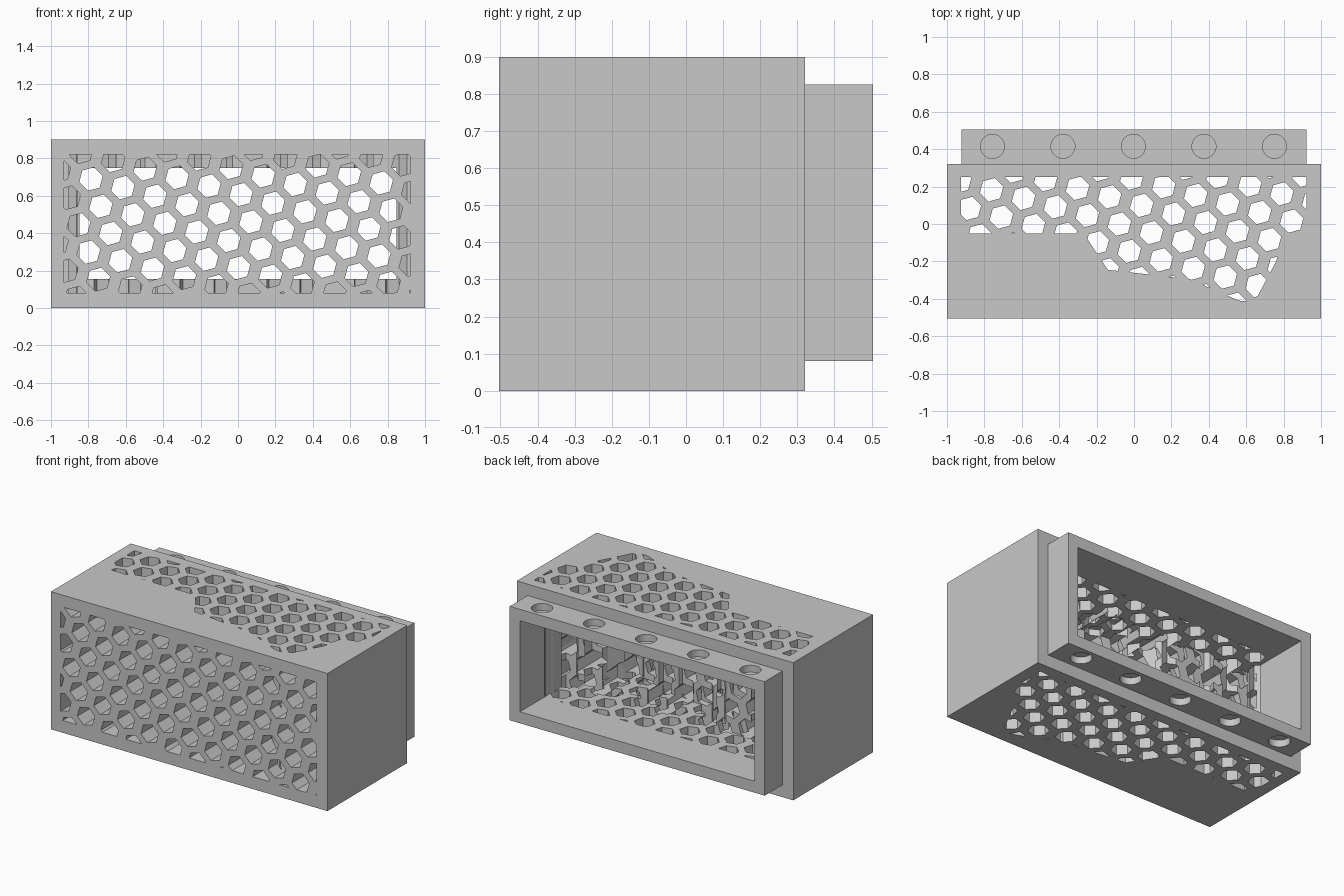
import bpy, bmesh, math
from mathutils import Matrix, Vector

cube = bpy.data.objects.get("Cube")
if cube:
    bpy.data.objects.remove(cube, do_unlink=True)

grey = bpy.data.materials.new("plain_grey")
grey.use_nodes = True
colour = (0.58, 0.58, 0.58, 1)
grey.diffuse_color = colour
grey.node_tree.nodes["Principled BSDF"].inputs["Base Color"].default_value = colour

# Turns a plan drawing in x, y into one drawn in x, z with its depth along y
UPRIGHT = Matrix(((1, 0, 0, 0), (0, 0, 1, 0), (0, 1, 0, 0), (0, 0, 0, 1)))


def prisms(name, outlines, low, high, turn=None):
    """One object holding an upright prism for each 2D outline."""
    bm = bmesh.new()
    for outline in outlines:
        base = bm.faces.new([bm.verts.new((x, y, low)) for x, y in outline])
        top = bmesh.ops.extrude_face_region(bm, geom=[base])["geom"]
        moved = [v for v in top if isinstance(v, bmesh.types.BMVert)]
        bmesh.ops.translate(bm, verts=moved, vec=(0, 0, high - low))
    if turn:
        bm.transform(turn)
    bmesh.ops.recalc_face_normals(bm, faces=bm.faces[:])
    mesh = bpy.data.meshes.new(name)
    bm.to_mesh(mesh)
    bm.free()
    mesh.materials.append(grey)
    obj = bpy.data.objects.new(name, mesh)
    bpy.context.collection.objects.link(obj)
    return obj


def combine(target, other, operation):
    """Apply a boolean and discard the helper."""
    mod = target.modifiers.new("combine", "BOOLEAN")
    mod.operation = operation
    mod.solver = "EXACT"
    mod.object = other
    bpy.context.view_layer.objects.active = target
    bpy.ops.object.modifier_apply(modifier=mod.name)
    bpy.data.objects.remove(other, do_unlink=True)


def rect(x0, x1, y0, y1):
    return [(x0, y0), (x1, y0), (x1, y1), (x0, y1)]


def ring(cx, cy, radius, sides, start=0.0):
    step = 2 * math.pi / sides
    return [(cx + radius * math.cos(start + i * step),
             cy + radius * math.sin(start + i * step)) for i in range(sides)]


def honeycomb(anchor, bounds, pitch=0.177, row=0.127, radius=0.065,
              tilt=math.radians(-15)):
    """Hexagons in tilted, staggered rows covering the bounds."""
    along = Vector((math.cos(tilt), math.sin(tilt)))
    across = Vector((along.y, -along.x))
    a = along * pitch
    b = a / 2 + across * row
    x0, x1, y0, y1 = bounds
    cells = []
    for i in range(-24, 25):
        for j in range(-24, 25):
            c = Vector(anchor) + a * i + b * j
            if x0 - radius < c.x < x1 + radius and y0 - radius < c.y < y1 + radius:
                cells.append(ring(c.x, c.y, radius, 6, tilt + math.pi / 6))
    return cells


# Main box with the narrower collar at the back
body = prisms("vented_housing", [rect(-1, 1, -0.504, 0.32)], 0, 0.9)
collar = prisms("collar", [rect(-0.922, 0.922, 0.2, 0.504)], 0.08, 0.825)
combine(body, collar, "UNION")

# Shaped chamber, open through the collar
chamber_plan = [(-0.848, 0.6), (-0.848, 0.02), (-0.235, 0.02), (-0.1, -0.18),
                (0.31, -0.225), (0.575, -0.34), (0.605, -0.34), (0.69, -0.18),
                (0.72, -0.06), (0.8, 0.01), (0.848, 0.01), (0.848, 0.6)]
chamber = prisms("chamber_cutter", [chamber_plan], 0.155, 0.75)
combine(body, chamber, "DIFFERENCE")

# Vertical vents through roof and floor, kept inside the chamber margin
vent_plan = [(-0.925, 0.25), (-0.925, -0.05), (-0.27, -0.05), (-0.14, -0.245),
             (0.3, -0.295), (0.56, -0.41), (0.645, -0.415), (0.76, -0.2),
             (0.785, -0.1), (0.83, -0.06), (0.922, -0.06), (0.922, 0.25)]
roof_vents = prisms("roof_vent_cutter",
                    honeycomb((-0.88, 0.083), (-0.925, 0.922, -0.42, 0.25)), -0.1, 1)
combine(roof_vents, prisms("roof_vent_limit", [vent_plan], -0.2, 1.1), "INTERSECT")
combine(body, roof_vents, "DIFFERENCE")

# Deep vents from the front face into the chamber
window = (-0.93, 0.922, 0.08, 0.822)
front_vents = prisms("front_vent_cutter", honeycomb((-0.786, 0.69), window),
                     -0.6, 0.03, UPRIGHT)
combine(front_vents, prisms("front_vent_limit", [rect(*window)], -0.7, 0.1, UPRIGHT),
        "INTERSECT")
combine(body, front_vents, "DIFFERENCE")

# Shallow round recesses above and below the collar
circles = [ring(-0.003 + 0.377 * i, 0.415, 0.064, 48) for i in range(-2, 3)]
for low, high in ((0.78, 0.88), (0.02, 0.125)):
    combine(body, prisms("recess_cutter", circles, low, high), "DIFFERENCE")

# Flat faces, with only the round recesses smoothed
bpy.ops.object.select_all(action="DESELECT")
body.select_set(True)
bpy.context.view_layer.objects.active = body
bpy.ops.object.shade_smooth_by_angle(angle=math.radians(12))
